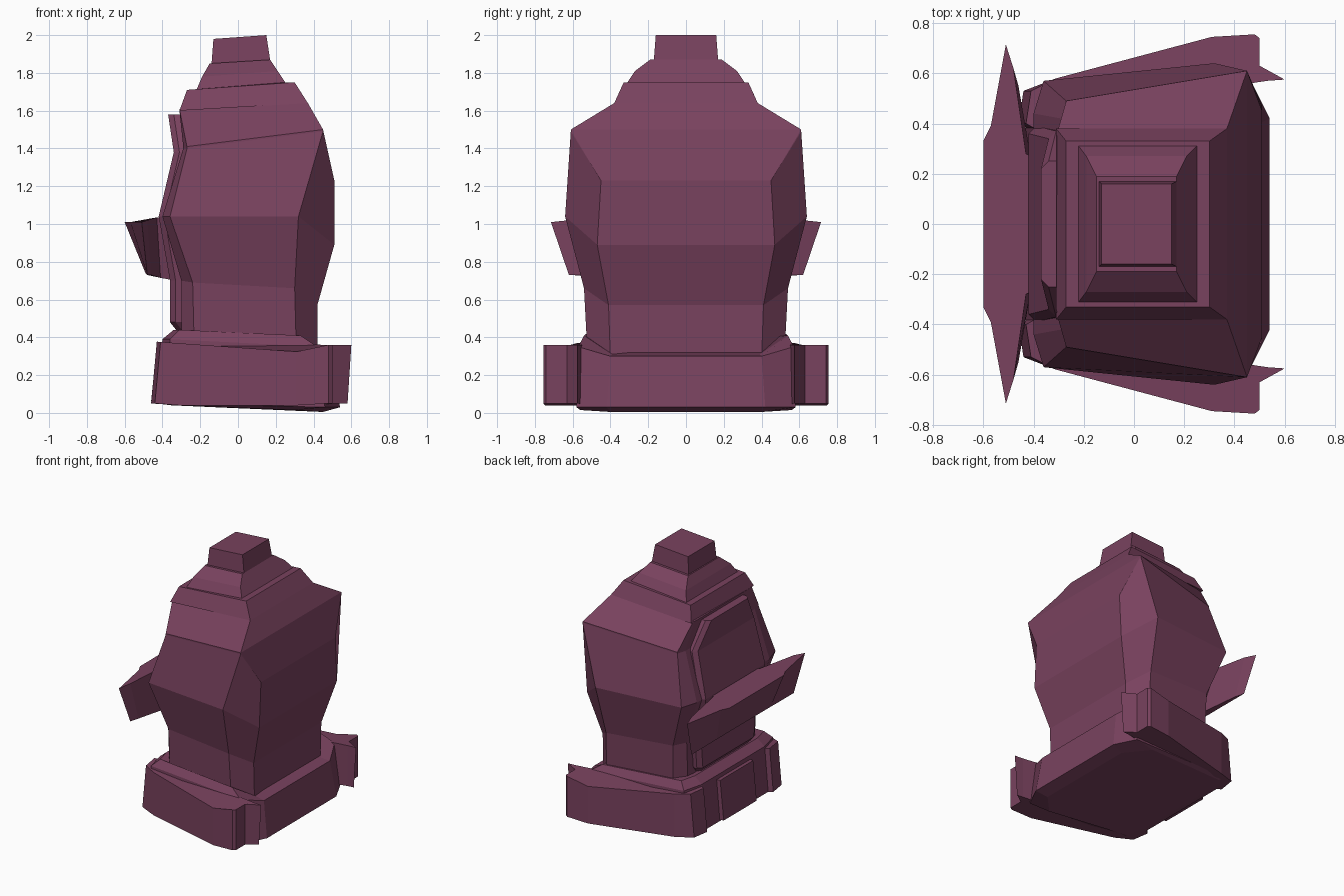
import bpy, bmesh

mat = bpy.data.materials.new("plum")
mat.diffuse_color = (0.19, 0.054, 0.112, 1)


def finish(name, bm):
    bmesh.ops.remove_doubles(bm, verts=bm.verts, dist=0.0005)
    bmesh.ops.recalc_face_normals(bm, faces=bm.faces)
    me = bpy.data.meshes.new(name)
    bm.to_mesh(me)
    bm.free()
    me.materials.append(mat)
    ob = bpy.data.objects.new(name, me)
    bpy.context.collection.objects.link(ob)
    return ob


def loft(name, levels, mirror_ring=True):
    """Skin rings; half rings (y > 0) are mirrored in y."""
    bm = bmesh.new()
    rings = []
    for lv in levels:
        pts = list(lv)
        if mirror_ring:
            pts += [(x, -y, z) for x, y, z in reversed(lv)]
        rings.append([bm.verts.new(p) for p in pts])
    n = len(rings[0])
    for a, b in zip(rings, rings[1:]):
        for i in range(n):
            j = (i + 1) % n
            bm.faces.new((a[i], a[j], b[j], b[i]))
    bm.faces.new(rings[0][::-1])
    bm.faces.new(rings[-1])
    return finish(name, bm)


# body: chamfered cross-sections, +x edge first, -x edge last
loft("body", [
    [(.42, .40, .28), (.31, .52, .28), (-.23, .49, .28), (-.30, .40, .28)],
    [(.42, .41, .57), (.30, .54, .66), (-.24, .50, .69), (-.30, .42, .70)],
    [(.51, .47, .89), (.32, .64, 1.04), (-.36, .57, 1.04), (-.40, .44, 1.04)],
    [(.51, .45, 1.23), (.45, .61, 1.49), (-.27, .49, 1.40), (-.29, .42, 1.40)],
    [(.45, .61, 1.50), (.45, .61, 1.50), (-.27, .49, 1.41), (-.29, .42, 1.41)],
    [(.37, .38, 1.64), (.37, .38, 1.64), (-.31, .35, 1.61), (-.31, .34, 1.60)],
])


# shoulders, stepped neck and cap
def box(x0, x1, y, z0, z1):
    return [(x1, y, z1), (x0, y, z0)]


loft("shoulders_and_cap", [
    box(-.31, .37, .38, 1.60, 1.64),
    box(-.27, .30, .33, 1.71, 1.75),
    box(-.22, .25, .31, 1.71, 1.75),
    box(-.19, .21, .27, 1.78, 1.81),
    box(-.15, .17, .19, 1.85, 1.87),
    box(-.14, .17, .17, 1.85, 1.87),
    box(-.13, .15, .16, 1.98, 2.00),
])

# raised plate following the -x face: (x, half width, z), inset rim
plate = [(-.37, .25, 1.58), (-.34, .37, 1.38), (-.42, .39, 1.04),
         (-.36, .36, .70), (-.36, .34, .48), (-.32, .30, .43)]
loft("face_plate", [[(x + .10, y, z), (x + .03, y, z), (x, y - .03, z)] for x, y, z in plate])

# swept blade band across the -x face
top = [(-.60, .33, 1.01), (-.57, .39, 1.01), (-.51, .715, 1.01), (-.48, .62, 1.02),
       (-.43, .28, 1.035), (-.32, .22, 1.03)]
low = [(-.49, .28, .74), (-.49, .33, .74), (-.48, .62, .73), (-.46, .55, .73),
       (-.41, .26, .715), (-.28, .22, .69)]
loft("blade", [low, top])

# base block
loft("base", [
    [(.45, .40, .005), (.30, .56, .015), (-.35, .50, .04), (-.40, .34, .05)],
    [(.54, .42, .03), (.46, .58, .03), (-.38, .55, .05), (-.43, .38, .05)],
    [(.50, .40, .30), (.42, .57, .35), (-.36, .54, .39), (-.40, .38, .39)],
    [(.43, .39, .31), (.33, .54, .41), (-.31, .50, .44), (-.34, .38, .44)],
])

# side bands with hooked tails, wrapping the -x corners
band = [(-.43, .40), (-.41, .53), (-.31, .58), (.31, .745), (.48, .755), (.50, .74),
        (.50, .63), (.60, .575), (.53, .57), (.33, .54), (-.28, .46), (-.36, .36)]


def band_z(x):
    return .375 - .05 * (x + .4) / .7 if x < .32 else .36


for side, name in ((1, "left_band"), (-1, "right_band")):
    loft(name, [
        [(x - (.03 if x < -.35 else .02 if x > .55 else 0), y * side,
          .05 if x > .45 or x < -.35 else .04) for x, y in band],
        [(x, y * side, band_z(x)) for x, y in band],
    ], mirror_ring=False)

# plate closing the base between the bands on the -x side
loft("base_front_plate", [
    [(-.30, .22, .06), (-.46, .20, .06)],
    [(-.30, .22, .36), (-.43, .20, .36)],
])
